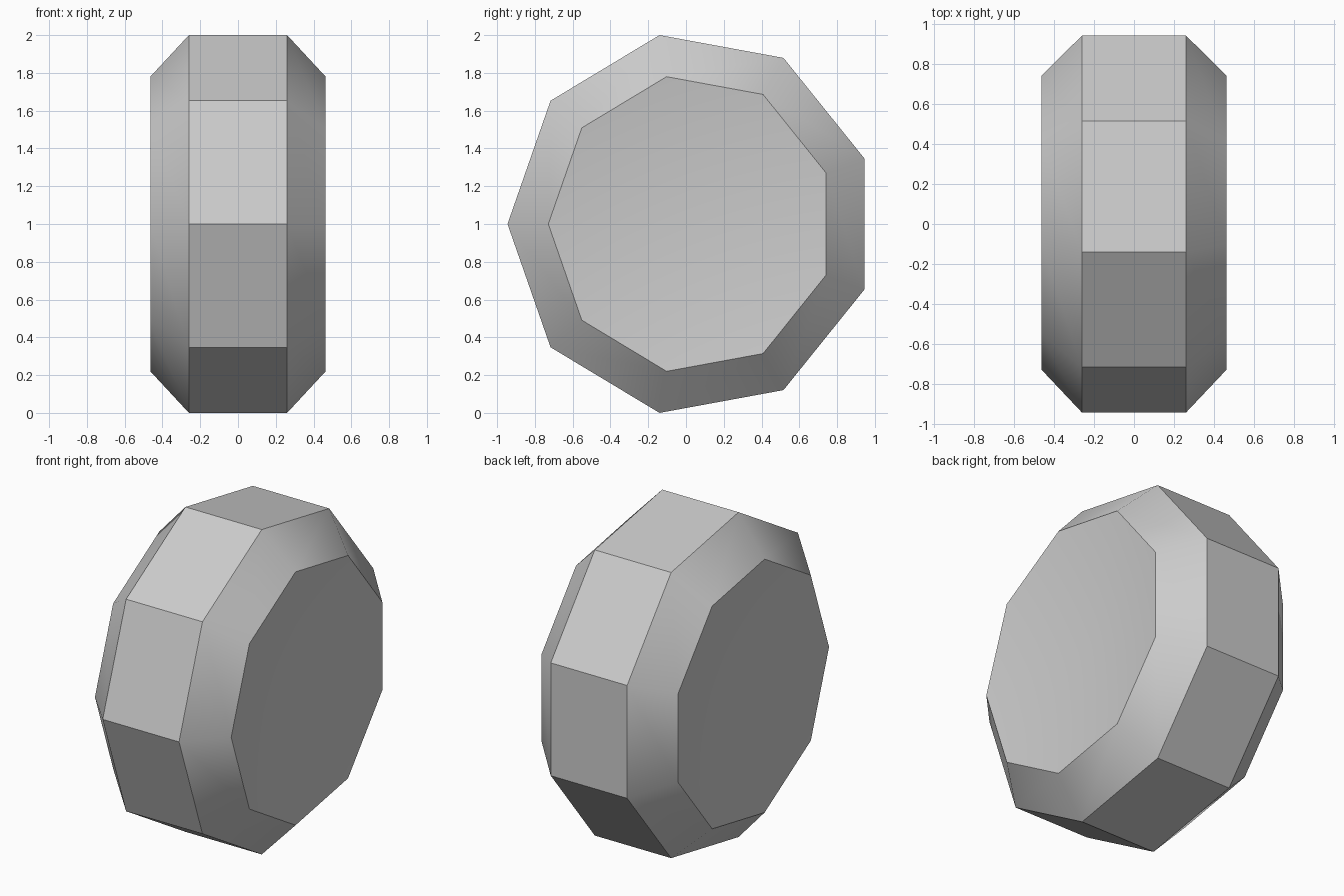
import bpy, bmesh, math

cube = bpy.data.objects.get("Cube")
if cube:
    bpy.data.objects.remove(cube, do_unlink=True)

SIDES = 9
CENTRE_Y, CENTRE_Z = 0.029, 1.0
HUB_X = 0.365

# Single grey material
grey = bpy.data.materials.new("grey")
grey.use_nodes = True
colour = (0.6, 0.6, 0.6, 1)
grey.diffuse_color = colour
grey.node_tree.nodes["Principled BSDF"].inputs["Base Color"].default_value = colour

# Cross-section stations: x, radius in y, radius in z
stations = [(-0.464, 0.758, 0.792), (-0.26, 0.974, 1.0154),
            (0.26, 0.974, 1.0154), (0.464, 0.758, 0.792)]

# Nine-sided wheel, skinned ring by ring
bm = bmesh.new()
rings = []
for x, ry, rz in stations:
    ring = []
    for i in range(SIDES):
        a = math.pi + math.tau * i / SIDES
        ring.append(bm.verts.new((x, CENTRE_Y + ry * math.cos(a),
                                  CENTRE_Z + rz * math.sin(a))))
    rings.append(ring)
for r1, r2 in zip(rings, rings[1:]):
    for i in range(SIDES):
        j = (i + 1) % SIDES
        bm.faces.new((r1[i], r1[j], r2[j], r2[i]))

# Side caps, dished gently towards the hub
for ring, x in ((rings[0], -HUB_X), (rings[-1], HUB_X)):
    hub = bm.verts.new((x, CENTRE_Y, CENTRE_Z))
    for i in range(SIDES):
        bm.faces.new((ring[i], ring[(i + 1) % SIDES], hub))
bmesh.ops.recalc_face_normals(bm, faces=bm.faces)

mesh = bpy.data.meshes.new("wheel")
bm.to_mesh(mesh)
bm.free()
mesh.materials.append(grey)
wheel = bpy.data.objects.new("wheel", mesh)
bpy.context.collection.objects.link(wheel)

# Rounded shading along the bevels and dishes, crisp tread and rim edges
bpy.context.view_layer.objects.active = wheel
wheel.select_set(True)
bpy.ops.object.shade_smooth_by_angle(angle=math.radians(32))
